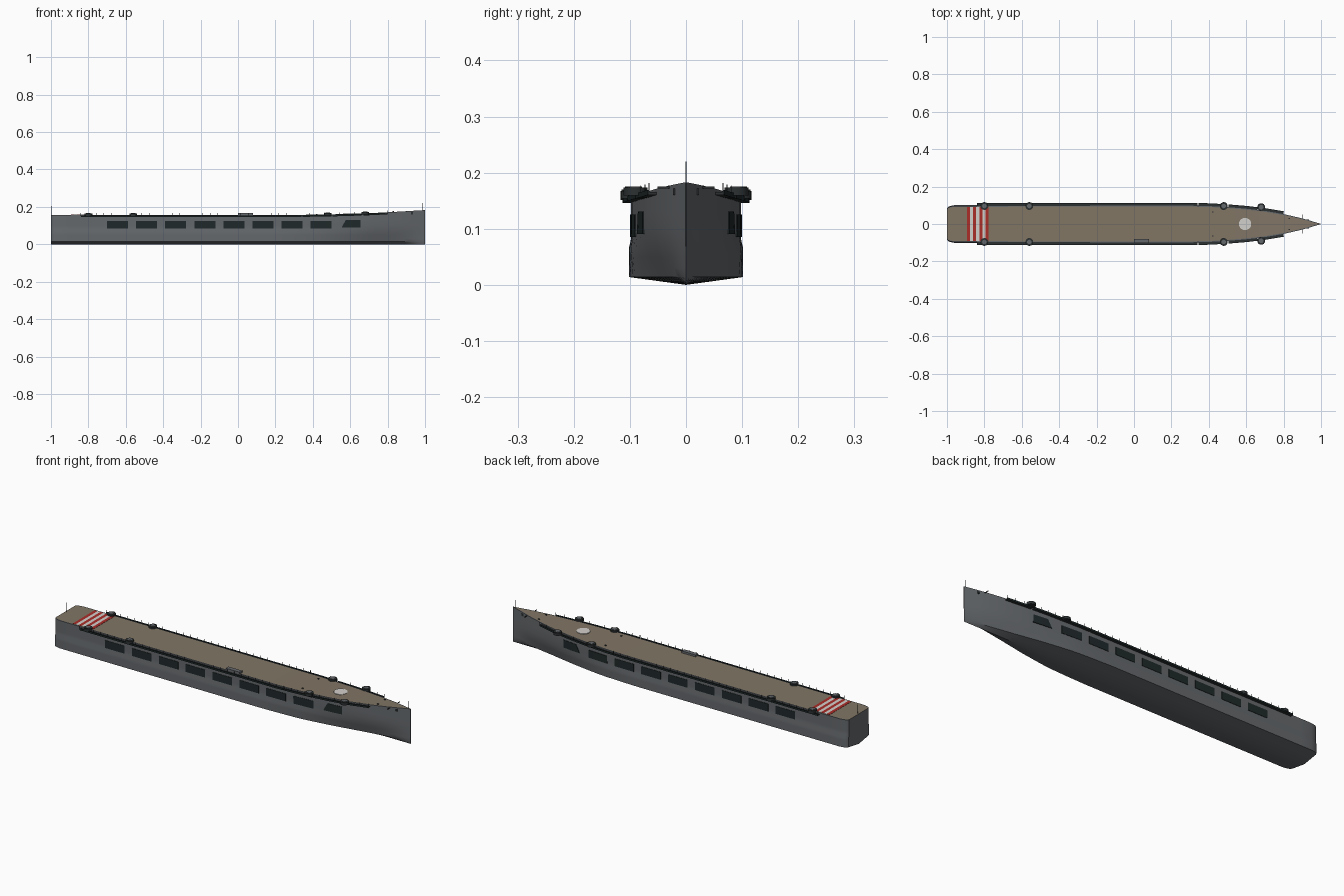
import bpy, bmesh, math
from mathutils import Vector

if "Cube" in bpy.data.objects:
    bpy.data.objects.remove(bpy.data.objects["Cube"])


def material(name, r, g, b):
    m = bpy.data.materials.new(name)
    m.use_nodes = True
    m.diffuse_color = (r, g, b, 1)
    m.node_tree.nodes["Principled BSDF"].inputs["Base Color"].default_value = (r, g, b, 1)
    return m


GREY = material("hull grey", 0.13, 0.14, 0.15)
TAN = material("deck tan", 0.22, 0.18, 0.13)
DARK = material("dark teal", 0.014, 0.022, 0.023)
BLACK = material("gallery black", 0.025, 0.03, 0.031)
RED = material("stripe red", 0.4, 0.026, 0.021)
WHITE = material("stripe white", 0.65, 0.63, 0.6)


def interp(x, table):
    for (x0, v0), (x1, v1) in zip(table, table[1:]):
        if x <= x1:
            return v0 + (v1 - v0) * (max(x, x0) - x0) / (x1 - x0)
    return table[-1][1]


# Hull shape: deck half-width, lower fullness, sheer line and side bulge
BEAM = [(-1, .08), (-.995, .087), (-.985, .092), (-.96, .097), (.3, .098), (.4, .096), (.5, .09),
        (.6, .082), (.7, .07), (.8, .053), (.9, .03), (1, .0005)]
FULLNESS = [(.2, 1), (.45, .93), (.6, .8), (.75, .62), (.9, .48), (1, .5)]
SHEER = [(-1, .157), (.3, .157), (.5, .16), (.7, .166), (.85, .174), (1, .183)]
BULGE = [(.065, .004), (.082, 0)]


def beam(x):
    return interp(x, BEAM)


def sheer(x):
    return interp(x, SHEER)


def side_y(x, z):
    f = interp(x, FULLNESS)
    s = interp(z, [(.014, 0), (.09, 1)])
    return beam(x) * (f + (1 - f) * s + interp(z, BULGE) / .098)


def finish(name, bm, mats, smooth=False):
    bmesh.ops.recalc_face_normals(bm, faces=bm.faces)
    me = bpy.data.meshes.new(name)
    bm.to_mesh(me)
    bm.free()
    ob = bpy.data.objects.new(name, me)
    bpy.context.collection.objects.link(ob)
    for m in mats:
        me.materials.append(m)
    if smooth:
        bpy.ops.object.select_all(action='DESELECT')
        ob.select_set(True)
        bpy.context.view_layer.objects.active = ob
        bpy.ops.object.shade_smooth_by_angle(angle=math.radians(30))
    return ob


def loft(name, sections, mats, rule=None, smooth=False):
    """Skin closed cross-sections and cap both ends."""
    bm = bmesh.new()
    rings = [[bm.verts.new(p) for p in s] for s in sections]
    n = len(rings[0])
    for a, b in zip(rings, rings[1:]):
        for i in range(n):
            j = (i + 1) % n
            f = bm.faces.new((a[i], a[j], b[j], b[i]))
            f.material_index = rule(i) if rule else 0
    bm.faces.new(rings[0])
    bm.faces.new(rings[-1])
    return finish(name, bm, mats, smooth)


def box(name, x, y, z, sx, sy, sz, mat):
    corners = [(y - sy / 2, z), (y + sy / 2, z), (y + sy / 2, z + sz), (y - sy / 2, z + sz)]
    return loft(name, [[(x + e * sx / 2, *c) for c in corners] for e in (-1, 1)], [mat])


def cylinder(name, x, y, z, r, h, mat, sides=16):
    circle = [(x + r * math.cos(math.tau * k / sides), y + r * math.sin(math.tau * k / sides))
              for k in range(sides)]
    return loft(name, [[(*c, z + e) for c in circle] for e in (0, h)], [mat], smooth=True)


def span(a, b, n):
    return [a + (b - a) * k / n for k in range(n + 1)]


# Hull with tan deck set inside a grey rim
def hull_section(x):
    half = [(0, 0), (.5 * side_y(x, .014), .007)]
    half += [(side_y(x, z), z) for z in (.014, .03, .05, .065, .082, .1, .13)]
    half += [(beam(x), sheer(x)), (max(beam(x) - .005, beam(x) * .5), sheer(x)), (0, sheer(x))]
    ring = half + [(-y, z) for y, z in half[-2:0:-1]]
    return [(x, y, z) for y, z in ring]


stations = [-1, -.995, -.985, -.96] + span(-.9, .2, 6) + span(.25, 1, 20)
loft("hull", [hull_section(x) for x in stations], [GREY, TAN],
     rule=lambda i: 1 if i in (10, 11) else 0, smooth=True)

# Landing stripes across the aft deck
for k in range(7):
    box("deck_stripe", -.885 + k * .0165, 0, .157, .0165, .18, .001, WHITE if k % 2 else RED)

# Pale disc on the foredeck
cylinder("deck_disc", .594, 0, .1615, .033, .004, WHITE, 20)

# Raised hatch house on one deck edge
box("deck_edge_house", .04, -.09, .157, .08, .022, .01, GREY)


def hull_plate(name, x0, x1, z0, z1, s, slant=0):
    sections = []
    for t in span(0, 1, 4):
        ring = []
        for z, out in ((z0, -.002), (z0, .002), (z1, .002), (z1, -.002)):
            a = x0 + (slant if z == z1 else 0)
            x = a + (x1 - a) * t
            ring.append((x, s * (side_y(x, z) + out), z))
        sections.append(ring)
    loft(name, sections, [DARK])


def gallery(s, a, b):
    # Floor and outer kerb, following the deck edge
    def section(x, y0, y1, z0, z1):
        y, z = beam(x), sheer(x) - .157
        return [(x, s * (y + u), z + v) for u, v in ((y0, z0), (y1, z0), (y1, z1), (y0, z1))]
    xs = span(a, b, max(2, round((b - a) / .04)))
    loft("gallery_floor", [section(x, -.002, .014, .146, .151) for x in xs], [BLACK])
    loft("gallery_kerb", [section(x, .012, .015, .146, .155) for x in xs], [DARK])
    for x in xs:
        box("railing_post", x, s * (beam(x) + .013), sheer(x) - .006, .0015, .0015, .016, BLACK)


for s in (-1, 1):
    # Hangar side openings
    for k in range(8):
        x = -.7 + k * .1555
        hull_plate("side_opening", x, x + .112, .085, .125, s)
    hull_plate("forward_opening", .555, .655, .091, .131, s, slant=.022)

    # Side galleries in steps
    for a, b in ((-.84, .34), (.345, .5), (.505, .66), (.67, .8)):
        gallery(s, a, b)

    # Round gun tubs with twin barrels
    for x, y in ((-.8, .096), (-.56, .096), (.48, .096), (.68, .09)):
        z = sheer(x)
        cylinder("gun_tub", x, s * y, z - .006, .021, .014, BLACK)
        cylinder("gun_mount", x, s * y, z + .008, .012, .002, GREY, 12)
        for d in (-.004, .004):
            box("gun_barrel", x + d, s * (y + .008), z + .008, .002, .022, .002, BLACK)

    # Bow fittings: boom, anchor and deck bollards
    box("bow_boom", .9, s * .038, sheer(.9) - .005, .003, .026, .003, BLACK)
    box("anchor", .93, s * side_y(.93, .165), .16, .012, .004, .012, BLACK)
    for x, y in ((.42, .065), (.83, .03)):
        box("bollard", x, s * y, sheer(x), .008, .005, .004, BLACK)

# Flag staffs at both ends
cylinder("bow_staff", .988, 0, .178, .0012, .042, BLACK, 6)
cylinder("stern_staff", -.995, 0, .155, .0012, .05, BLACK, 6)
